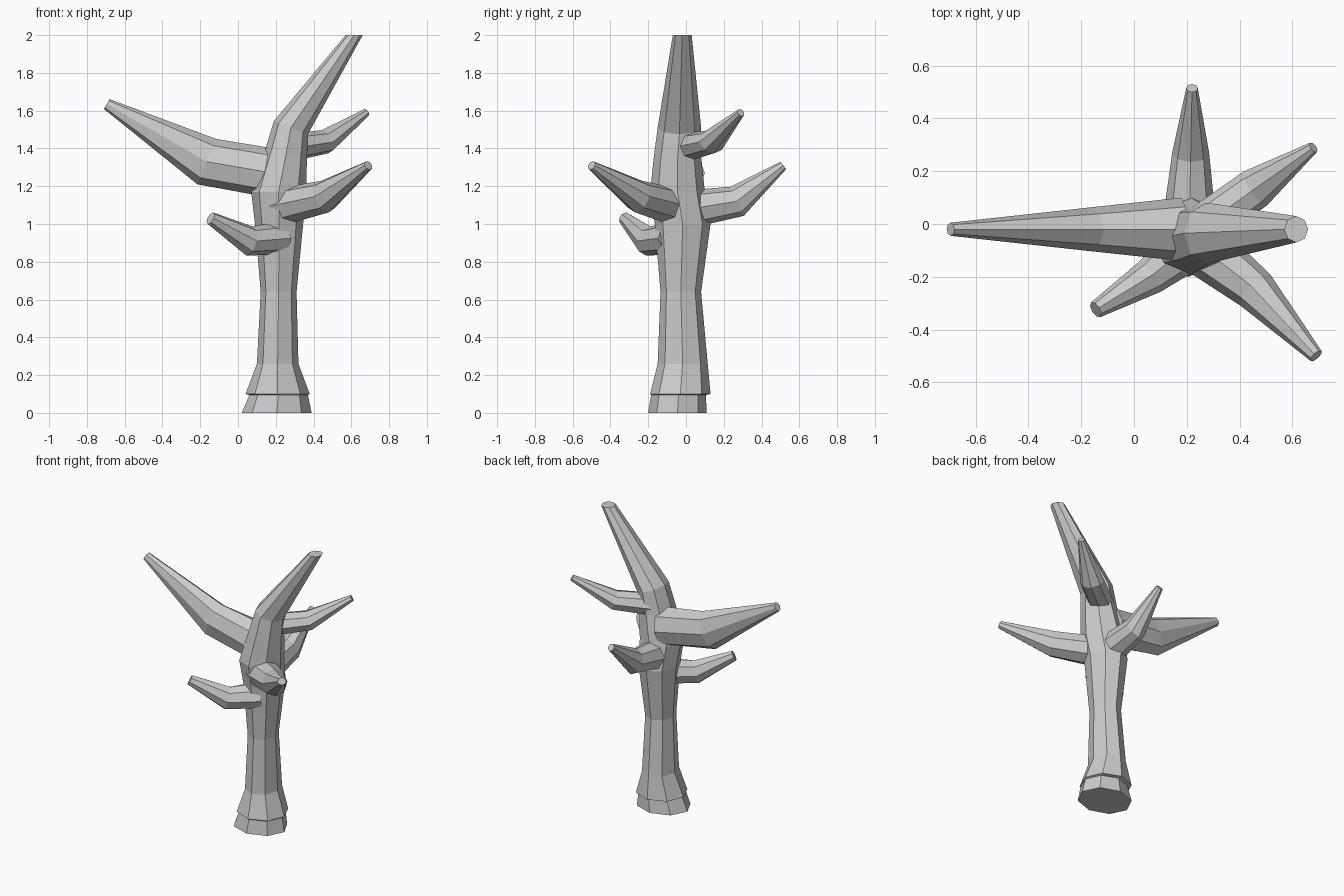
import bpy, math
from mathutils import Vector

if "Cube" in bpy.data.objects:
    bpy.data.objects.remove(bpy.data.objects["Cube"])


def loft(name, rings):
    """Skin a stack of equal-sized point rings, with flat caps."""
    n = len(rings[0])
    verts = [p for r in rings for p in r]
    faces = [tuple(range(n))[::-1],
             tuple(range(len(verts) - n, len(verts)))]
    for k in range(len(rings) - 1):
        for i in range(n):
            j = (i + 1) % n
            faces.append((k * n + i, k * n + j, (k + 1) * n + j, (k + 1) * n + i))
    me = bpy.data.meshes.new(name)
    me.from_pydata(verts, [], faces)
    ob = bpy.data.objects.new(name, me)
    bpy.context.collection.objects.link(ob)
    return ob


def trunk_ring(x0, x1, y0, y1, z, tilt=0.0, n=8):
    """Elliptical ring from its extents; tilt lowers the +x side."""
    pts = []
    for i in range(n):
        a = 2 * math.pi * i / n
        c, s = math.cos(a), math.sin(a)
        pts.append(((x0 + x1) / 2 + c * (x1 - x0) / 2,
                    (y0 + y1) / 2 + s * (y1 - y0) / 2, z - tilt * c))
    return pts


def branch(name, stations, n=8):
    """Tapered limb; each station is (centre, half width, half height)."""
    cs = [Vector(s[0]) for s in stations]
    rings = []
    for k, (c, w, h) in enumerate(stations):
        t = (cs[min(k + 1, len(cs) - 1)] - cs[max(k - 1, 0)]).normalized()
        side = Vector((0, 0, 1)).cross(t).normalized()
        up = t.cross(side)
        rings.append([cs[k] + side * w * math.cos(2 * math.pi * i / n)
                      + up * h * math.sin(2 * math.pi * i / n) for i in range(n)])
    return loft(name, rings)


# Trunk with stepped root flare, rising into the leaning top
loft("trunk", [
    trunk_ring(0.02, 0.39, -0.20, 0.11, 0.0),
    trunk_ring(0.06, 0.37, -0.185, 0.105, 0.095),
    trunk_ring(0.04, 0.38, -0.19, 0.13, 0.10),
    trunk_ring(0.10, 0.32, -0.15, 0.115, 0.26),
    trunk_ring(0.12, 0.31, -0.135, 0.08, 0.64),
    trunk_ring(0.09, 0.345, -0.165, 0.13, 1.0),
    trunk_ring(0.07, 0.36, -0.19, 0.10, 1.17),
    trunk_ring(0.14, 0.365, -0.17, 0.08, 1.36, 0.02),
    trunk_ring(0.19, 0.37, -0.15, 0.08, 1.51, 0.035),
    trunk_ring(0.57, 0.66, -0.07, 0.03, 2.0),
])

# Side limbs: root, elbow, tip
branch("left_limb", [((0.18, -0.02, 1.27), 0.12, 0.13),
                     ((-0.165, -0.02, 1.33), 0.083, 0.13),
                     ((-0.695, -0.02, 1.635), 0.025, 0.03)])
branch("front_right_limb", [((0.22, -0.06, 1.09), 0.11, 0.10),
                            ((0.46, -0.25, 1.145), 0.082, 0.088),
                            ((0.69, -0.50, 1.31), 0.028, 0.025)])
branch("back_limb", [((0.21, 0.02, 1.08), 0.10, 0.10),
                     ((0.215, 0.27, 1.12), 0.07, 0.085),
                     ((0.22, 0.515, 1.31), 0.022, 0.025)])
branch("upper_right_limb", [((0.27, 0.0, 1.405), 0.08, 0.075),
                            ((0.46, 0.135, 1.435), 0.078, 0.065),
                            ((0.68, 0.29, 1.59), 0.022, 0.022)])
branch("lower_left_limb", [((0.22, -0.07, 0.925), 0.10, 0.085),
                           ((0.06, -0.20, 0.91), 0.07, 0.08),
                           ((-0.145, -0.325, 1.03), 0.033, 0.035)])
